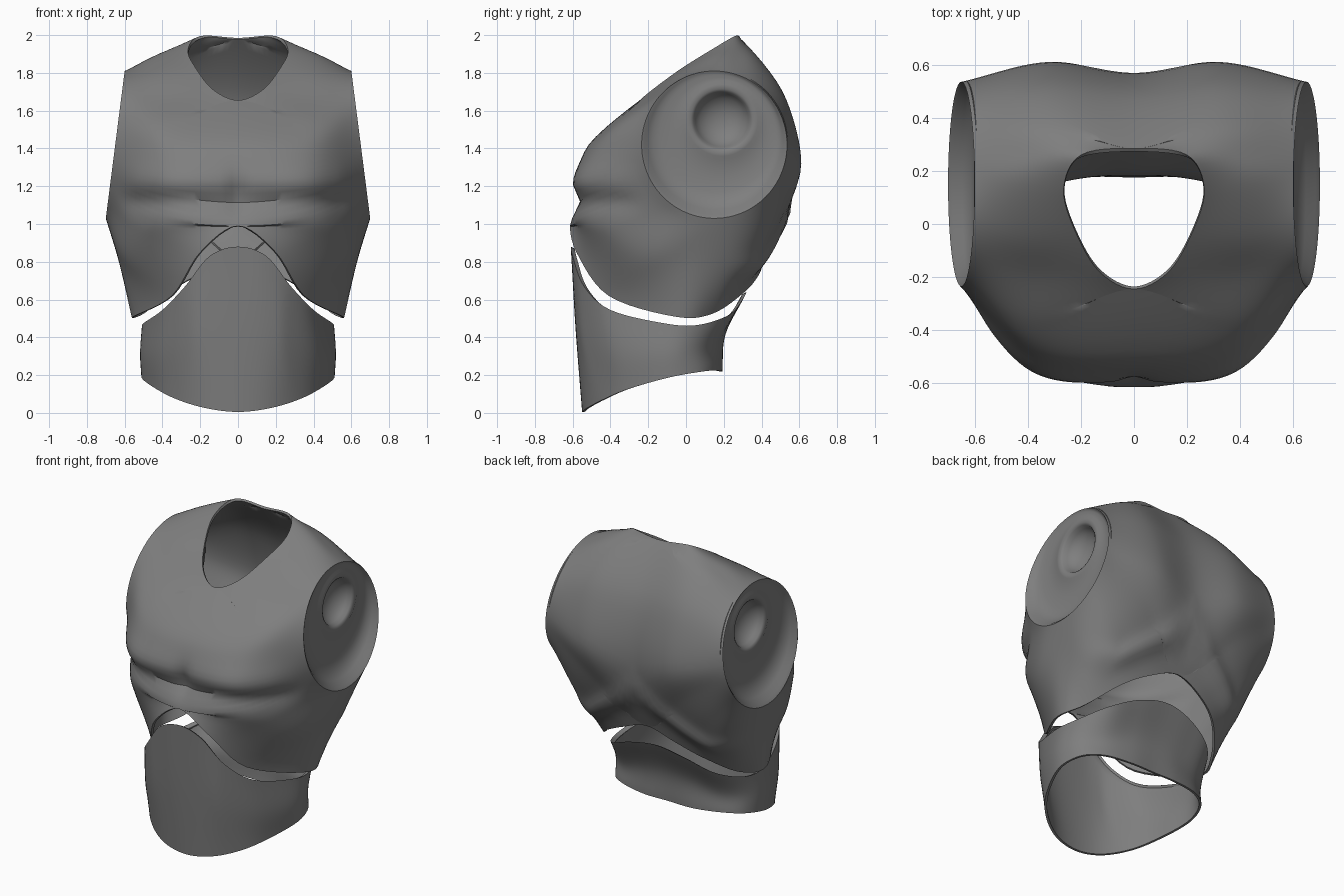
import bpy, bmesh, math
from mathutils import Vector

if "Cube" in bpy.data.objects:
    bpy.data.objects.remove(bpy.data.objects["Cube"])

grey = bpy.data.materials.new("armour_grey")
grey.diffuse_color = (0.21, 0.21, 0.21, 1)
grey.use_nodes = True
grey.node_tree.nodes["Principled BSDF"].inputs["Base Color"].default_value = grey.diffuse_color


def mirrored(p):
    return Vector((-p.x, p.y, p.z))


def catmull(p0, p1, p2, p3, t):
    return 0.5 * (2 * p1 + (p2 - p0) * t + (2 * p0 - 5 * p1 + 4 * p2 - p3) * t * t
                  + (3 * p1 - p0 - 3 * p2 + p3) * t ** 3)


def around(pts, k, t, corners):
    """Point on the spline through pts; at corners it meets its mirror image."""
    n = len(pts)
    p1, p2 = pts[k], pts[(k + 1) % n]
    p0 = mirrored(p2) if k in corners else pts[k - 1]
    p3 = mirrored(p1) if (k + 1) % n in corners else pts[(k + 2) % n]
    return catmull(p0, p1, p2, p3, t)


def across(a, m, b, steps):
    """Curve a-m-b, smooth over the centre line where b lies on it."""
    end = mirrored(m) if abs(b.x) < 1e-5 else 2 * b - m
    half = steps // 2
    out = [catmull(2 * a - m, a, m, b, i / half) for i in range(half)]
    return out + [catmull(a, m, b, end, i / half) for i in range(half + 1)]


def build(name, columns, closed, centre, thickness):
    """Skin the columns of one half, mirror it and give it wall thickness."""
    bm = bmesh.new()
    grid = [[bm.verts.new(p) for p in col] for col in columns]
    n = len(grid)
    for i in range(n if closed else n - 1):
        a, b = grid[i], grid[(i + 1) % n]
        for j in range(len(a) - 1):
            bm.faces.new((a[j], a[j + 1], b[j + 1], b[j]))
    bmesh.ops.remove_doubles(bm, verts=bm.verts, dist=1e-4)
    bm.normal_update()
    if sum(f.normal.dot(f.calc_center_median() - centre) * f.calc_area() for f in bm.faces) < 0:
        bmesh.ops.reverse_faces(bm, faces=bm.faces)
    mesh = bpy.data.meshes.new(name)
    bm.to_mesh(mesh)
    bm.free()
    mesh.materials.append(grey)
    ob = bpy.data.objects.new(name, mesh)
    bpy.context.collection.objects.link(ob)
    mir = ob.modifiers.new("mirror", 'MIRROR')
    mir.merge_threshold = 0.002
    sol = ob.modifiers.new("wall", 'SOLIDIFY')
    sol.thickness = thickness
    sol.offset = -1
    bpy.ops.object.select_all(action='DESELECT')
    ob.select_set(True)
    bpy.context.view_layer.objects.active = ob
    for m in ("mirror", "wall"):
        bpy.ops.object.modifier_apply(modifier=m)
    bpy.ops.object.shade_smooth_by_angle(angle=math.radians(38))
    return ob


# Chest: spokes run from the arm opening to the neck, centre lines and waist
# (angle on arm opening, middle point, outer point)
spokes = [
    (0, (.43, .15, 1.885), (.265, .13, 1.92)),
    (22, (.42, -.04, 1.79), (.22, -.03, 1.82)),
    (45, (.39, -.20, 1.66), (.13, -.18, 1.71)),
    (67, (.38, -.37, 1.53), (0, -.245, 1.655)),
    (90, (.38, -.475, 1.40), (0, -.515, 1.42)),
    (112, (.38, -.53, 1.22), (0, -.57, 1.20)),
    (130, (.41, -.51, 1.03), (0, -.615, .99)),
    (145, (.50, -.40, .95), (.20, -.58, .85)),
    (160, (.59, -.20, .82), (.35, -.41, .62)),
    (178, (.63, .02, .80), (.555, -.06, .51)),
    (198, (.60, .22, .78), (.50, .14, .525)),
    (220, (.54, .37, .86), (.36, .31, .64)),
    (235, (.46, .46, .97), (.20, .385, .73)),
    (252, (.36, .53, 1.10), (0, .41, .80)),
    (270, (.32, .61, 1.33), (0, .565, 1.22)),
    (300, (.33, .53, 1.66), (0, .50, 1.66)),
    (325, (.33, .38, 1.87), (0, .285, 1.985)),
    (343, (.40, .27, 1.90), (.20, .26, 1.995)),
]
CORNERS = {3, 6, 13, 16}
mids = [Vector(s[1]) for s in spokes]
outer = [Vector(s[2]) for s in spokes]


def bump(v, c, w):
    return math.exp(-((v - c) / w) ** 2)


def clamp(v):
    return max(0, min(1, v))


def muscles(p):
    x, y, z = p
    front = clamp((-y - .22) / .15)
    # pectoral swell, crease below it and the cleft between
    y += front * (.035 * bump(z, 1.12, .055) - .03 * bump(z, 1.23, .09)
                  + .03 * bump(x, 0, .05) * bump(z, 1.17, .1))
    # back muscle edge above the waist
    edge = 1.03 - .32 * clamp(x / .45)
    back = clamp((p.y - .2) / .15)
    y += back * .03 * bump(z, edge + .05, .07)
    return Vector((x, y, z))


# Arm opening: dished panel shrinking to a round socket
def opening(phi):
    y, z = .15 - .385 * math.sin(phi), 1.42 + .39 * math.cos(phi)
    return Vector((.60 + .128 * (1.81 - z), y, z))


def socket(phi):
    rim = opening(phi)

    def circle(r, x):
        return Vector((x, .19 - r * math.sin(phi), 1.55 + r * math.cos(phi)))

    inner = circle(.21, .594)
    pts = [circle(r, x) for r, x in
           ((0, .50), (.04, .503), (.08, .515), (.115, .537), (.14, .565), (.15, .592),
            (.165, .602), (.19, .602), (.21, .594))]
    for t, f in ((.7, 0), (.45, .05), (.28, .2), (.15, .5), (.06, .85)):
        p = rim.lerp(inner, t)
        p.x = .594 + (rim.x - .594) * f
        pts.append(p)
    return pts


columns = []
SUB = 6
for k, s in enumerate(spokes):
    nxt = spokes[k + 1][0] if k + 1 < len(spokes) else 360
    for i in range(SUB):
        t = i / SUB
        phi = math.radians(s[0] + (nxt - s[0]) * t)
        m = around(mids, k, t, ())
        b = around(outer, k, t, CORNERS)
        skin = across(opening(phi), m, b, 24)
        columns.append(socket(phi) + [skin[0]] + [muscles(p) for p in skin[1:]])
build("chest_shell", columns, True, Vector((0, 0, 1.25)), 0.015)

# Abdomen: open band, rows run from front to back (top, middle, bottom)
band = [
    ((0, -.61, .88), (0, -.585, .45), (0, -.55, .005)),
    ((.15, -.60, .83), (.16, -.57, .42), (.17, -.525, .025)),
    ((.28, -.54, .67), (.27, -.52, .36), (.32, -.44, .07)),
    ((.40, -.40, .545), (.42, -.37, .32), (.43, -.31, .125)),
    ((.50, -.12, .475), (.515, -.12, .32), (.51, -.10, .185)),
    ((.49, .06, .465), (.485, .04, .33), (.475, .06, .215)),
    ((.38, .23, .52), (.36, .15, .35), (.36, .15, .225)),
    ((.20, .30, .60), (.18, .20, .40), (.18, .19, .22)),
    ((0, .32, .64), (0, .21, .42), (0, .19, .22)),
]
rails = [[Vector(row[j]) for row in band] for j in range(3)]
ends = {0, len(band) - 1}
columns = []
for k in range(len(band) - 1):
    for i in range(SUB + (k == len(band) - 2)):
        a, m, b = (around(r, k, i / SUB, ends) for r in rails)
        half = 8
        col = [catmull(2 * a - m, a, m, b, q / half) for q in range(half)]
        col += [catmull(a, m, b, 2 * b - m, q / half) for q in range(half + 1)]
        # rolled upper lip
        lip = col[0] + Vector((-.05 * a.x, -.05 * (a.y + .15), -.012))
        columns.append([lip] + col)
build("abdomen_band", columns, False, Vector((0, -.15, .35)), 0.015)
